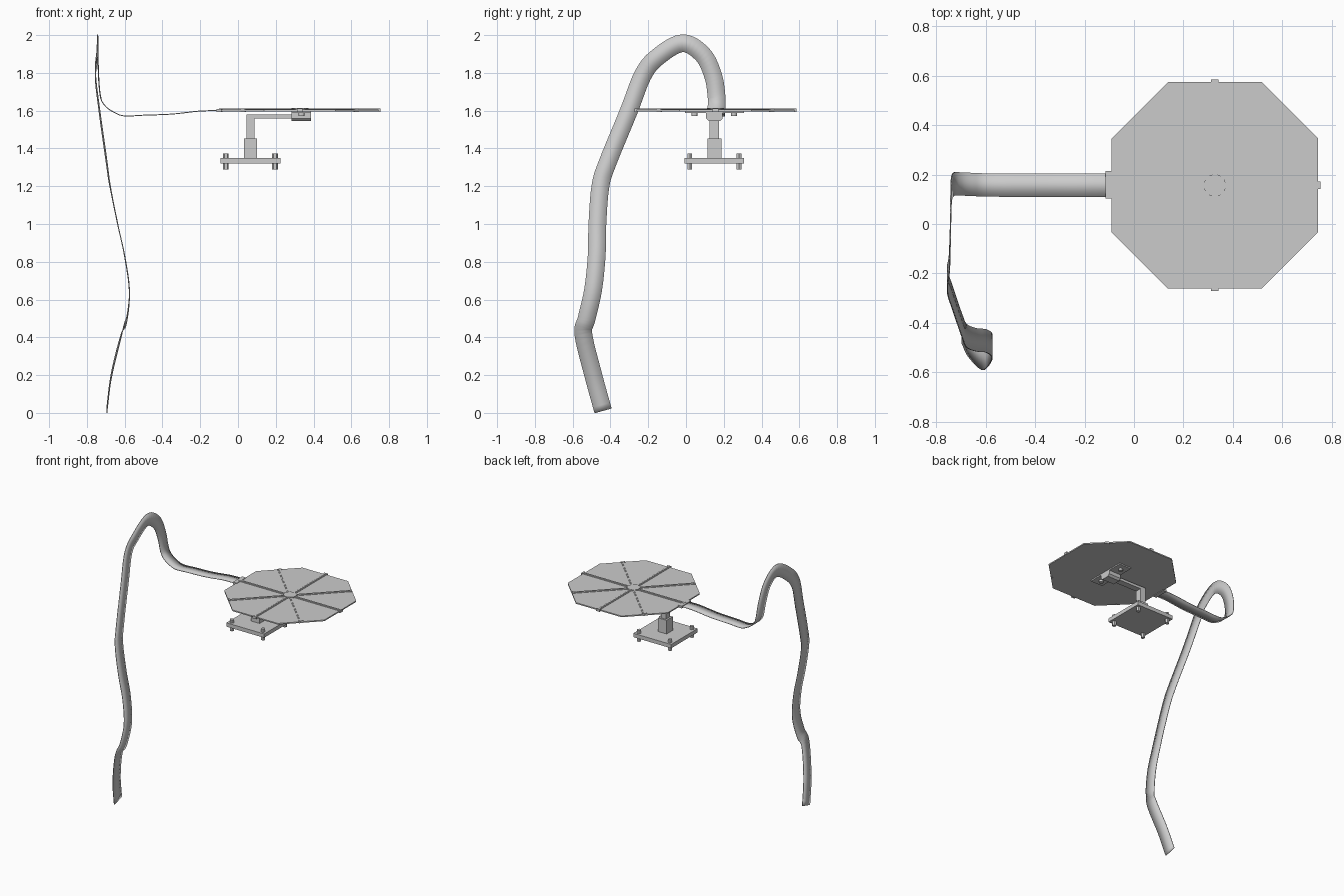
import bpy, bmesh, math
from mathutils import Vector, Matrix

if "Cube" in bpy.data.objects:
    bpy.data.objects.remove(bpy.data.objects["Cube"])

CX, CY = 0.327, 0.156   # panel centre
BX, BY = 0.066, 0.15    # base plate centre


def add_object(name, bm):
    bmesh.ops.recalc_face_normals(bm, faces=bm.faces)
    me = bpy.data.meshes.new(name)
    bm.to_mesh(me)
    bm.free()
    ob = bpy.data.objects.new(name, me)
    bpy.context.collection.objects.link(ob)
    return ob


def prism(name, outline, z0, z1):
    bm = bmesh.new()
    face = bm.faces.new([bm.verts.new((x, y, z0)) for x, y in outline])
    ext = bmesh.ops.extrude_face_region(bm, geom=[face])
    top = [v for v in ext["geom"] if isinstance(v, bmesh.types.BMVert)]
    bmesh.ops.translate(bm, vec=(0, 0, z1 - z0), verts=top)
    return add_object(name, bm)


def box(name, x0, x1, y0, y1, z0, z1):
    return prism(name, [(x0, y0), (x1, y0), (x1, y1), (x0, y1)], z0, z1)


def disc(name, x, y, r, z0, z1, n):
    ring = [(x + r * math.cos(2 * math.pi * i / n), y + r * math.sin(2 * math.pi * i / n))
            for i in range(n)]
    return prism(name, ring, z0, z1)


# Octagonal panel and central hub
a, h = 0.418, 0.19
octagon = [(a, -h), (a, h), (h, a), (-h, a), (-a, h), (-a, -h), (-h, -a), (h, -a)]
prism("panel", [(CX + x, CY + y) for x, y in octagon], 1.596, 1.605)
disc("hub", CX, CY, 0.045, 1.600, 1.613, 24)

# Eight radial ribs, each a flat strip with a raised ridge and an edge clip
for i in range(8):
    turn = Matrix.Translation((CX, CY, 0)) @ Matrix.Rotation(i * math.pi / 4, 4, 'Z')
    for part in (box("rib_strip", 0.03, 0.428, -0.012, 0.012, 1.602, 1.608),
                 box("rib_ridge", 0.03, 0.428, -0.005, 0.005, 1.602, 1.611),
                 box("rib_clip", 0.417, 0.428, -0.015, 0.015, 1.593, 1.611)):
        part.matrix_world = turn

# Strap clamp on the panel edge
box("strap_clamp", -0.115, -0.083, 0.103, 0.214, 1.592, 1.609)

# Base plate with four hex bolts
box("base_plate", BX - 0.158, BX + 0.158, BY - 0.158, BY + 0.158, 1.321, 1.350)
for sx in (-1, 1):
    for sy in (-1, 1):
        x, y = BX + sx * 0.13, BY + sy * 0.13
        disc("bolt", x, y, 0.015, 1.289, 1.374, 6)

# Telescoping post and cranked arm
box("lower_post", BX - 0.035, BX + 0.035, BY - 0.037, BY + 0.037, 1.345, 1.453)
box("upper_post", BX - 0.021, BX + 0.021, BY - 0.026, BY + 0.026, 1.45, 1.579)
box("arm", BX - 0.01, 0.33, BY - 0.024, BY + 0.024, 1.559, 1.579)

# Mount under the panel: bevelled socket, wing plate and screws
socket = box("arm_socket", 0.284, 0.387, BY - 0.044, BY + 0.044, 1.545, 1.590)
bm = bmesh.new()
bm.from_mesh(socket.data)
low = [e for e in bm.edges if all(v.co.z < 1.55 for v in e.verts)
       and abs(e.verts[0].co.y - e.verts[1].co.y) < 1e-4]
bmesh.ops.bevel(bm, geom=low, offset=0.014, segments=1, affect='EDGES')
bm.to_mesh(socket.data)
bm.free()
box("wing_plate", 0.284, 0.387, BY - 0.156, BY + 0.156, 1.587, 1.597)
for s in (-1, 1):
    disc("mount_screw", 0.336, BY + s * 0.105, 0.016, 1.573, 1.590, 12)

# Hanging strap: centreline from the clamp, over the loop, down to the ground
path = [Vector(p) for p in (
    (-0.09, .157, 1.600), (-0.20, .157, 1.598), (-0.35, .157, 1.582), (-0.50, .157, 1.576),
    (-0.60, .158, 1.572), (-0.653, .160, 1.590), (-0.70, .162, 1.622), (-0.727, .162, 1.67),
    (-0.738, .145, 1.78), (-0.741, .090, 1.895), (-0.743, -.02, 1.957), (-0.747, -.155, 1.88),
    (-0.755, -.23, 1.785), (-0.733, -.304, 1.595), (-0.695, -.415, 1.325), (-0.677, -.453, 1.2),
    (-0.637, -.469, 1.0), (-0.60, -.473, .83), (-0.575, -.492, .65), (-.588, -.526, .50),
    (-0.617, -.543, .415), (-.67, -.491, .20), (-.695, -.439, .011))]


def smooth_path(pts, steps):
    p = [2 * pts[0] - pts[1]] + pts + [2 * pts[-1] - pts[-2]]
    out = []
    for i in range(1, len(p) - 2):
        for s in range(steps):
            t = s / steps
            out.append(0.5 * (2 * p[i] + (p[i + 1] - p[i - 1]) * t
                       + (2 * p[i - 1] - 5 * p[i] + 4 * p[i + 1] - p[i + 2]) * t * t
                       + (3 * p[i] - p[i - 1] - 3 * p[i + 1] + p[i + 2]) * t ** 3))
    return out + [pts[-1]]


line = smooth_path(path, 6)
bm = bmesh.new()
prev = None
for i, c in enumerate(line):
    tangent = line[min(i + 1, len(line) - 1)] - line[max(i - 1, 0)]
    # Level section spans y; the loop and drop lie in the y-z plane
    side = Vector((0, 1, 0)) if i < 42 else tangent.cross(Vector((1, 0, 0))).normalized()
    pair = [bm.verts.new(c + side * w) for w in (-0.047, 0.047)]
    if prev:
        bm.faces.new((prev[0], prev[1], pair[1], pair[0]))
    prev = pair
strap = add_object("strap", bm)
solid = strap.modifiers.new("thickness", 'SOLIDIFY')
solid.thickness = 0.005
solid.offset = 0
bpy.ops.object.select_all(action='DESELECT')
strap.select_set(True)
bpy.context.view_layer.objects.active = strap
bpy.ops.object.shade_smooth_by_angle(angle=math.radians(35))
